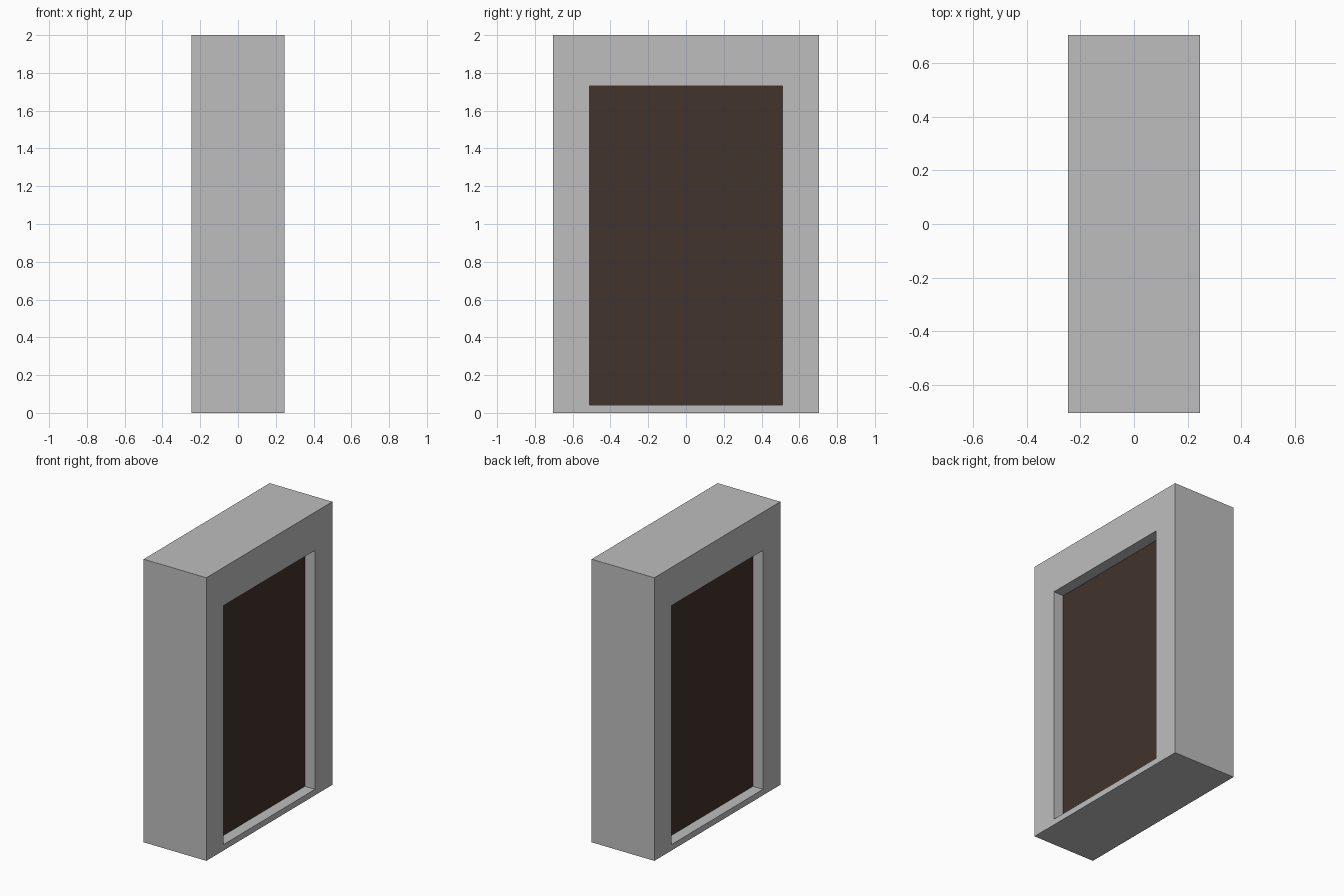
import bpy, bmesh

if "Cube" in bpy.data.objects:
    bpy.data.objects.remove(bpy.data.objects["Cube"])

W, D, H = 0.245, 0.703, 2.0        # half depth (x), half width (y), height
OY, OZ0, OZ1 = 0.51, 0.042, 1.73   # opening half width, sill and lintel heights
DOOR = 0.166                       # half thickness of the door slab


def material(name, rgb):
    m = bpy.data.materials.new(name)
    m.diffuse_color = (*rgb, 1.0)
    m.use_nodes = True
    m.node_tree.nodes["Principled BSDF"].inputs["Base Color"].default_value = m.diffuse_color
    return m


def add_object(name, bm, mat):
    bmesh.ops.recalc_face_normals(bm, faces=bm.faces)
    mesh = bpy.data.meshes.new(name)
    bm.to_mesh(mesh)
    bm.free()
    mesh.materials.append(mat)
    obj = bpy.data.objects.new(name, mesh)
    bpy.context.collection.objects.link(obj)
    return obj


def rect(y, z0, z1):
    return [(-y, z0), (y, z0), (y, z1), (-y, z1)]


stone = material("stone grey", (0.515, 0.515, 0.515))
wood = material("dark brown", (0.053, 0.033, 0.025))

# Door frame: a rectangular ring, open through x
bm = bmesh.new()
loops = {}
for side in (-1, 1):
    for key, pts in (("outer", rect(D, 0, H)), ("inner", rect(OY, OZ0, OZ1))):
        loops[key, side] = [bm.verts.new((side * W, y, z)) for y, z in pts]
bands = [(("outer", -1), ("outer", 1)), (("outer", 1), ("inner", 1)),
         (("inner", 1), ("inner", -1)), (("inner", -1), ("outer", -1))]
for a, b in bands:
    for i in range(4):
        j = (i + 1) % 4
        bm.faces.new((loops[a][i], loops[a][j], loops[b][j], loops[b][i]))
add_object("door_frame", bm, stone)

# Door slab, recessed equally on both sides
bm = bmesh.new()
bmesh.ops.create_cube(bm, size=1.0)
for v in bm.verts:
    v.co = (v.co.x * 2 * DOOR, v.co.y * 2 * OY,
            (OZ0 + OZ1) / 2 + v.co.z * (OZ1 - OZ0))
add_object("door_slab", bm, wood)
